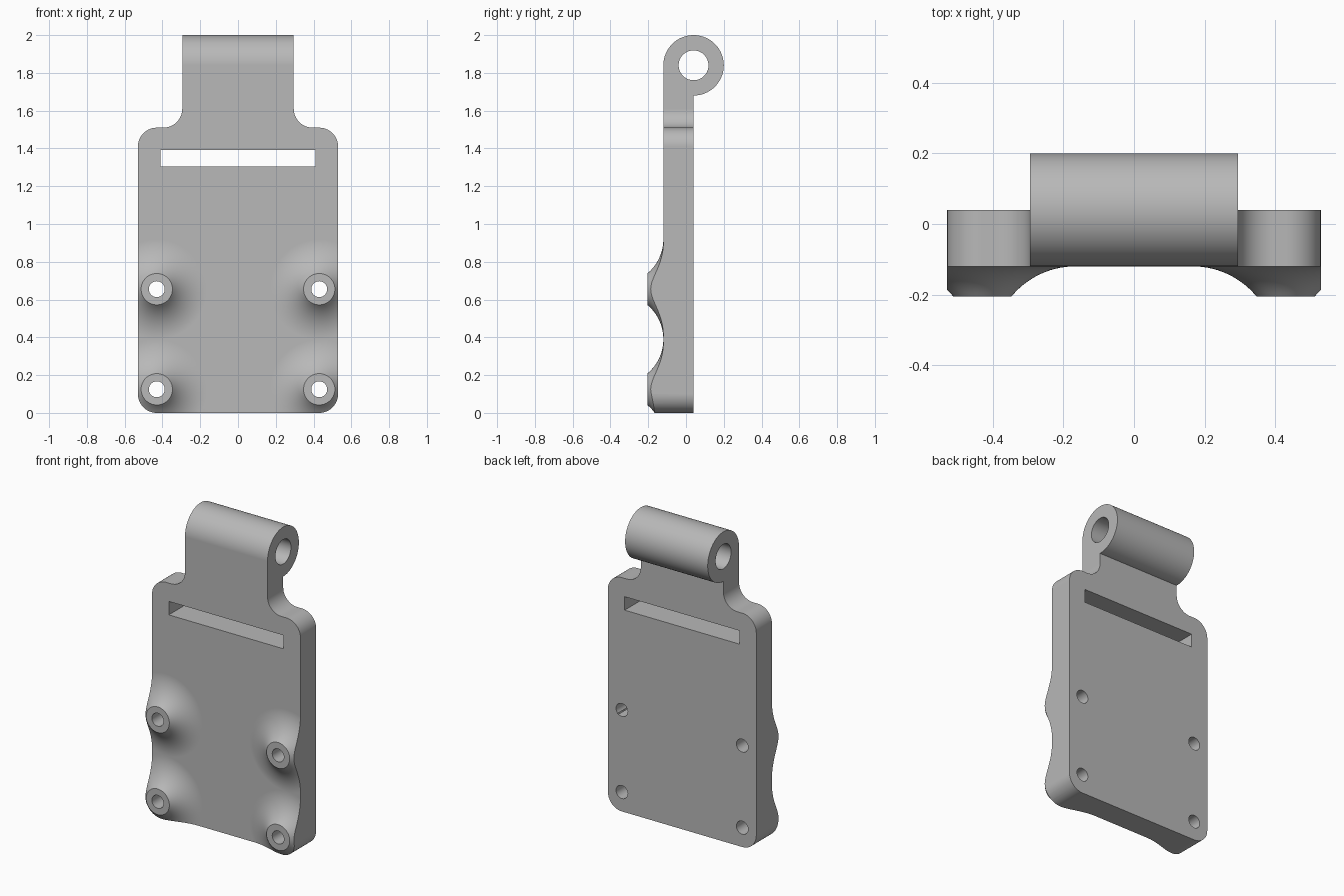
import bpy, bmesh
from math import sin, cos, radians, sqrt, asin, pi
from mathutils import Vector, Matrix

cube = bpy.data.objects.get("Cube")
if cube:
    bpy.data.objects.remove(cube, do_unlink=True)

grey = bpy.data.materials.new("plain_grey")
grey.use_nodes = True
colour = (0.48, 0.48, 0.48, 1)
grey.diffuse_color = colour
grey.node_tree.nodes["Principled BSDF"].inputs["Base Color"].default_value = colour


def arc(cx, cy, r, start, end, steps=12):
    angles = [radians(start + (end - start) * i / steps) for i in range(steps + 1)]
    return [(cx + r * cos(a), cy + r * sin(a)) for a in angles]


def finish(bm, name):
    bmesh.ops.recalc_face_normals(bm, faces=bm.faces)
    mesh = bpy.data.meshes.new(name)
    bm.to_mesh(mesh)
    bm.free()
    mesh.materials.append(grey)
    obj = bpy.data.objects.new(name, mesh)
    bpy.context.collection.objects.link(obj)
    return obj


def prism(name, points, axis, low, high):
    """Extrude a closed profile along x (profile in y, z) or y (profile in x, z)."""
    bm = bmesh.new()
    place = (lambda a, b: (low, a, b)) if axis == "x" else (lambda a, b: (a, low, b))
    face = bm.faces.new([bm.verts.new(place(a, b)) for a, b in points])
    new = bmesh.ops.extrude_face_region(bm, geom=[face])["geom"]
    step = high - low
    shift = Vector((step, 0, 0)) if axis == "x" else Vector((0, step, 0))
    bmesh.ops.translate(bm, vec=shift, verts=[v for v in new if isinstance(v, bmesh.types.BMVert)])
    return finish(bm, name)


def combine(target, tool, operation):
    bpy.context.view_layer.objects.active = target
    mod = target.modifiers.new("cut", "BOOLEAN")
    mod.object, mod.operation, mod.solver = tool, operation, "EXACT"
    bpy.ops.object.modifier_apply(modifier=mod.name)
    bpy.data.objects.remove(tool, do_unlink=True)


FRONT, BACK, BOSS_FRONT = -0.12, 0.04, -0.205
PIN_Z, PIN_R = 1.84, 0.16
BOSSES = [(x, z) for x in (-0.43, 0.43) for z in (0.125, 0.655)]

# Plate and hinge barrel share one side profile
side = [(FRONT, -0.3)] + arc(BACK, PIN_Z, PIN_R, 180, -90, 60) + [(BACK, -0.3)]
plate = prism("mounting_plate", side, "x", -0.8, 0.8)


# Flared bosses: a concave fillet revolved about the screw axis
def boss(x, z, top_r=0.083, base_r=0.264, steps=14):
    height, run = FRONT - BOSS_FRONT, base_r - top_r
    radius = (run ** 2 + height ** 2) / (2 * height)
    sweep = asin(run / radius)
    profile = [(0, BOSS_FRONT)]
    for i in range(steps + 1):
        a = sweep * (1 - i / steps)
        profile.append((base_r - radius * sin(a), FRONT - radius * (1 - cos(a))))
    profile += [(base_r, -0.05), (0, -0.05)]
    bm = bmesh.new()
    verts = [bm.verts.new((r, y, 0)) for r, y in profile]
    edges = [bm.edges.new(pair) for pair in zip(verts, verts[1:])]
    bmesh.ops.spin(bm, geom=verts + edges, cent=(0, 0, 0), axis=(0, 1, 0),
                   angle=2 * pi, steps=72, use_duplicate=False)
    bmesh.ops.remove_doubles(bm, verts=bm.verts, dist=1e-5)
    bmesh.ops.translate(bm, vec=(x, 0, z), verts=bm.verts)
    return finish(bm, "boss")


for x, z in BOSSES:
    combine(plate, boss(x, z), "UNION")

# Front outline trims everything to rounded corners and a narrow neck
half = (arc(0.43, 0.1, 0.1, -90, 0) + arc(0.43, 1.41, 0.1, 0, 90)
        + arc(0.395, 1.61, 0.1, 270, 180) + [(0.295, 2.2)])
outline = half + [(-x, z) for x, z in reversed(half)]
combine(plate, prism("outline", outline, "y", -0.4, 0.4), "INTERSECT")

# Strap slot, screw holes and hinge pin hole
slot = [(-0.41, 1.305), (0.41, 1.305), (0.41, 1.392), (-0.41, 1.392)]
combine(plate, prism("slot", slot, "y", -0.4, 0.4), "DIFFERENCE")
for x, z in BOSSES:
    ring = arc(x, z, 0.042, 0, 360, 40)[:-1]
    combine(plate, prism("screw_hole", ring, "y", -0.4, 0.4), "DIFFERENCE")
ring = arc(BACK, PIN_Z, 0.079, 0, 360, 56)[:-1]
combine(plate, prism("pin_hole", ring, "x", -0.9, 0.9), "DIFFERENCE")

# Smooth curves, crisp edges, flat plate faces
bpy.ops.object.select_all(action="DESELECT")
plate.select_set(True)
bpy.context.view_layer.objects.active = plate
bpy.ops.object.shade_smooth_by_angle(angle=radians(30))
normals = plate.modifiers.new("face_weighted_normals", "WEIGHTED_NORMAL")
normals.keep_sharp = True
